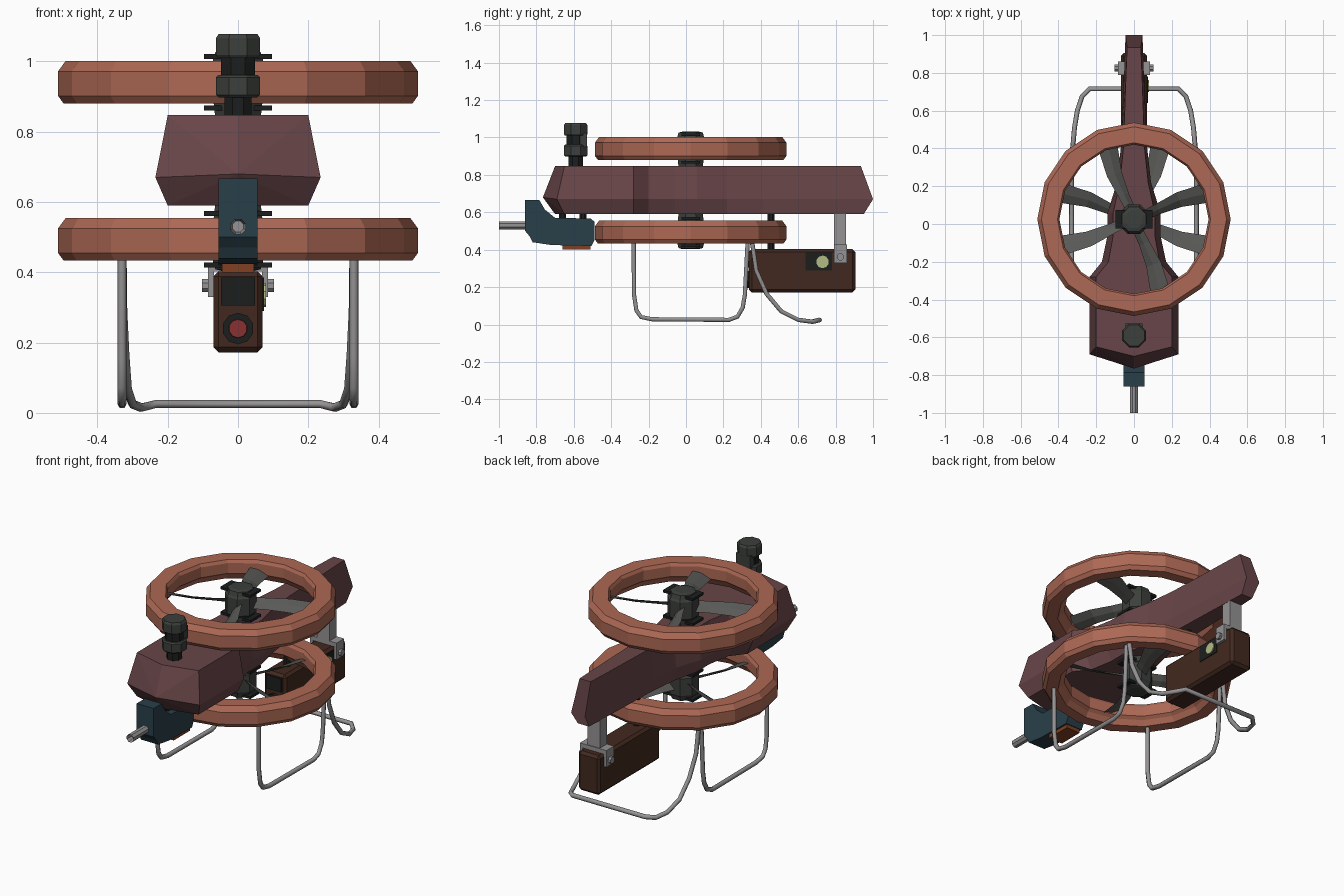
import bpy, bmesh
from math import sin, cos, pi, radians
from mathutils import Vector

if "Cube" in bpy.data.objects:
    bpy.data.objects.remove(bpy.data.objects["Cube"])


def mat(name, r, g, b):
    m = bpy.data.materials.new(name)
    m.diffuse_color = (r, g, b, 1)
    m.use_nodes = True
    m.node_tree.nodes["Principled BSDF"].inputs["Base Color"].default_value = m.diffuse_color
    return m


RUST = mat("rust_paint", .42, .14, .09)
MAROON = mat("maroon_paint", .14, .06, .065)
BLUE = mat("dark_blue", .022, .05, .068)
BROWN = mat("brown_case", .055, .022, .014)
ORANGE = mat("orange_pad", .22, .05, .015)
BLACK = mat("black_metal", .012, .013, .013)
DARK = mat("dark_metal", .045, .05, .045)
GREY = mat("blade_grey", .10, .10, .095)
STEEL = mat("steel", .30, .29, .29)
LENS = mat("red_lens", .25, .03, .03)
GREEN = mat("dial_green", .45, .5, .22)


def make(name, bm, m):
    bmesh.ops.recalc_face_normals(bm, faces=bm.faces)
    me = bpy.data.meshes.new(name)
    bm.to_mesh(me)
    bm.free()
    o = bpy.data.objects.new(name, me)
    bpy.context.collection.objects.link(o)
    me.materials.append(m)
    return o


def loft(name, sections, m, closed=False):
    """Skin equal-length closed sections; cap the ends or close the loop."""
    bm = bmesh.new()
    rings = [[bm.verts.new(p) for p in s] for s in sections]
    n = len(rings[0])
    for i in range(len(rings) if closed else len(rings) - 1):
        a, b = rings[i], rings[(i + 1) % len(rings)]
        for j in range(n):
            k = (j + 1) % n
            bm.faces.new((a[j], a[k], b[k], b[j]))
    if not closed:
        bm.faces.new(rings[0])
        bm.faces.new(rings[-1])
    return make(name, bm, m)


def lathe(name, prof, c, m, n=8, axis='Z', closed=False, turn=.5):
    """Spin (radius, height) points around an axis through c."""
    secs = []
    for r, h in prof:
        s = []
        for i in range(n):
            a = 2 * pi * (i + turn) / n
            u, v = r * cos(a), r * sin(a)
            p = {'Z': (u, v, h), 'Y': (u, h, v), 'X': (h, u, v)}[axis]
            s.append(Vector(c) + Vector(p))
        secs.append(s)
    return loft(name, secs, m, closed)


def box(name, x, y, z, m, bev=0.0):
    bm = bmesh.new()
    bmesh.ops.create_cube(bm, size=1)
    for v in bm.verts:
        for i, (lo, hi) in enumerate((x, y, z)):
            v.co[i] = lo if v.co[i] < 0 else hi
    if bev:
        bmesh.ops.bevel(bm, geom=bm.edges[:], offset=bev, segments=1, affect='EDGES')
    return make(name, bm, m)


def tube(name, pts, r, m):
    cu = bpy.data.curves.new(name, 'CURVE')
    cu.dimensions = '3D'
    cu.bevel_depth, cu.bevel_resolution, cu.use_fill_caps = r, 1, True
    sp = cu.splines.new('POLY')
    sp.points.add(len(pts) - 1)
    for p, q in zip(sp.points, pts):
        p.co = (*q, 1)
    cu.materials.append(m)
    o = bpy.data.objects.new(name, cu)
    bpy.context.collection.objects.link(o)
    bpy.ops.object.select_all(action='DESELECT')
    o.select_set(True)
    bpy.context.view_layer.objects.active = o
    bpy.ops.object.convert(target='MESH')


CY = .025

# Duct rings, hubs and rotor blades (lower rotor is mirrored)
for tag, z0, s in (("upper", .88, 1), ("lower", .433, -1)):
    lathe(tag + "_duct_ring", [(.395, .105), (.405, .122), (.49, .122), (.512, .092), (.512, .022),
          (.496, 0), (.43, 0), (.412, .03), (.395, .045)], (0, CY, z0), RUST, 16, closed=True, turn=0)
    mid = z0 + .061
    hub = [(.07, -.1), (.075, -.06), (.085, -.05), (.085, .05), (.078, .06), (.07, .085), (.05, .09)]
    lathe(tag + "_hub", [(r, h * s) for r, h in hub], (0, CY, mid), DARK)
    for e in (-1, 1):
        zz = mid + e * .073
        box(tag + "_hub_plate", (-.097, .097), (CY - .05, CY + .05), (zz - .007, zz + .007), BLACK)
    for k in range(4):
        a = radians(20 + 90 * k)
        d, t = Vector((cos(a), sin(a), 0)), Vector((-sin(a), cos(a), 0))
        secs = []
        for r, w, pitch, off in ((.06, .035, 42, .0), (.14, .036, 36, .008), (.26, .046, 28, .016), (.398, .055, 20, .0)):
            p = radians(pitch)
            chord = t * cos(p) + Vector((0, 0, sin(p)))
            nor = (Vector((0, 0, cos(p))) - t * sin(p)) * .006
            c = d * r + t * off
            sec = [c - chord * w, c - nor, c + chord * w, c + nor]
            secs.append([Vector((v.x * s, v.y + CY, v.z + mid)) for v in sec])
        loft(tag + "_blade", secs, GREY)


# Main body: six-sided sections lofted from nose to tail; the nose is bowed
def body_sec(ys, w, wt, bow=0, flat=1.0):
    top, midy, bot = ys
    return [(-wt, top, .847), (0, top - bow, .847), (wt, top, .847), (w, midy, .67),
            (wt, bot, .59), (0, bot - bow, .59), (-wt, bot, .59), (-w, midy, .67)]


rows = [(-.28, .235, .20), (-.20, .17, .135), (-.06, .14, .11), (.06, .14, .11),
        (.22, .09, .075), (.40, .07, .056), (.80, .052, .042)]
secs = [body_sec((y, y, y), w, t) for y, w, t in rows]
secs.append(body_sec((.935, 1.0, .95), .045, .036))
secs.insert(0, body_sec((-.65, -.69, -.65), .235, .20, .05))
body = loft("main_body", secs[:], MAROON)
# pointed nose ridge closing the bowed front
bm = bmesh.new()
f = [bm.verts.new(p) for p in secs[0]]
tip = bm.verts.new((0, -.765, .68))
for i in range(8):
    bm.faces.new((f[i], f[(i + 1) % 8], tip))
make("body_nose", bm, MAROON)

# Sensor mast
SY = -.59
lathe("mast_neck", [(.042, .83), (.042, .905)], (0, SY, 0), BLACK)
lathe("mast_base", [(.06, .898), (.068, .905), (.068, .955), (.06, .962)], (0, SY, 0), DARK)
lathe("mast_waist", [(.052, .95), (.052, 1.025)], (0, SY, 0), BLACK)
box("mast_back", (-.045, .045), (SY + .02, SY + .062), (.95, 1.025), DARK)
lathe("mast_cap", [(.062, 1.01), (.068, 1.018), (.068, 1.066), (.06, 1.078)], (0, SY, 0), DARK)

# Front housing with barrel
side = [(-.86, .667), (-.785, .667), (-.755, .615), (-.70, .57), (-.51, .567), (-.49, .55),
        (-.49, .45), (-.505, .42), (-.72, .425), (-.82, .44), (-.835, .47), (-.86, .50)]
loft("front_housing", [[(x, y, z) for y, z in side] for x in (-.055, .055)], BLUE)
lathe("barrel", [(.017, -.96), (.024, -1.0), (.024, -.85)], (0, 0, .53), STEEL, axis='Y')
box("housing_pad", (-.045, .045), (-.66, -.51), (.40, .425), ORANGE)
for y in (-.66, -.55):
    lathe("housing_peg", [(.02, .55), (.02, .61)], (0, y, 0), BLACK)

# Rear equipment case, its lens, face plate and side dial
box("rear_case", (-.07, .07), (.337, .905), (.172, .403), BROWN, .015)
box("case_face_plate", (-.048, .048), (.328, .345), (.305, .385), BLACK)
lathe("case_lens_rim", [(.045, .318), (.045, .345)], (0, 0, .24), BLACK, 10, 'Y')
lathe("case_lens", [(.026, .313), (.03, .33)], (0, 0, .24), LENS, 10, 'Y')
box("dial_panel", (.06, .074), (.64, .78), (.29, .385), BLACK)
lathe("dial", [(.034, .06), (.034, .08)], (0, .73, .335), GREEN, 10, 'X')
lathe("case_front_peg", [(.02, .39), (.02, .61)], (0, .455, 0), BLACK)

# Bracket carrying the case
box("bracket_post", (-.04, .04), (.79, .856), (.425, .61), STEEL)
box("bracket_bridge", (-.086, .086), (.79, .86), (.403, .428), STEEL)
for e in (-1, 1):
    x = sorted((e * .068, e * .086))
    box("bracket_plate", x, (.79, .86), (.33, .41), STEEL)
    lathe("bracket_bolt", [(.02, e * .07), (.02, e * .102)], (0, .825, .362), STEEL, 8, 'X')

# Landing wires: two side loops and one rear loop
loop = [(-.28, .45), (-.278, .16), (-.265, .075), (-.24, .04), (-.18, .028), (.23, .025),
        (.275, .042), (.303, .09), (.315, .16), (.33, .45)]
for e, tag in ((-1, "left"), (1, "right")):
    tube(tag + "_landing_wire", [(e * .33, y, z) for y, z in loop], .013, STEEL)
half = [(.33, .352, .45), (.328, .375, .29), (.322, .43, .165), (.315, .51, .07), (.30, .60, .025),
        (.275, .675, .015), (.235, .715, .025)]
tube("rear_landing_wire", half + [(-x, y, z) for x, y, z in half[::-1]], .013, STEEL)
